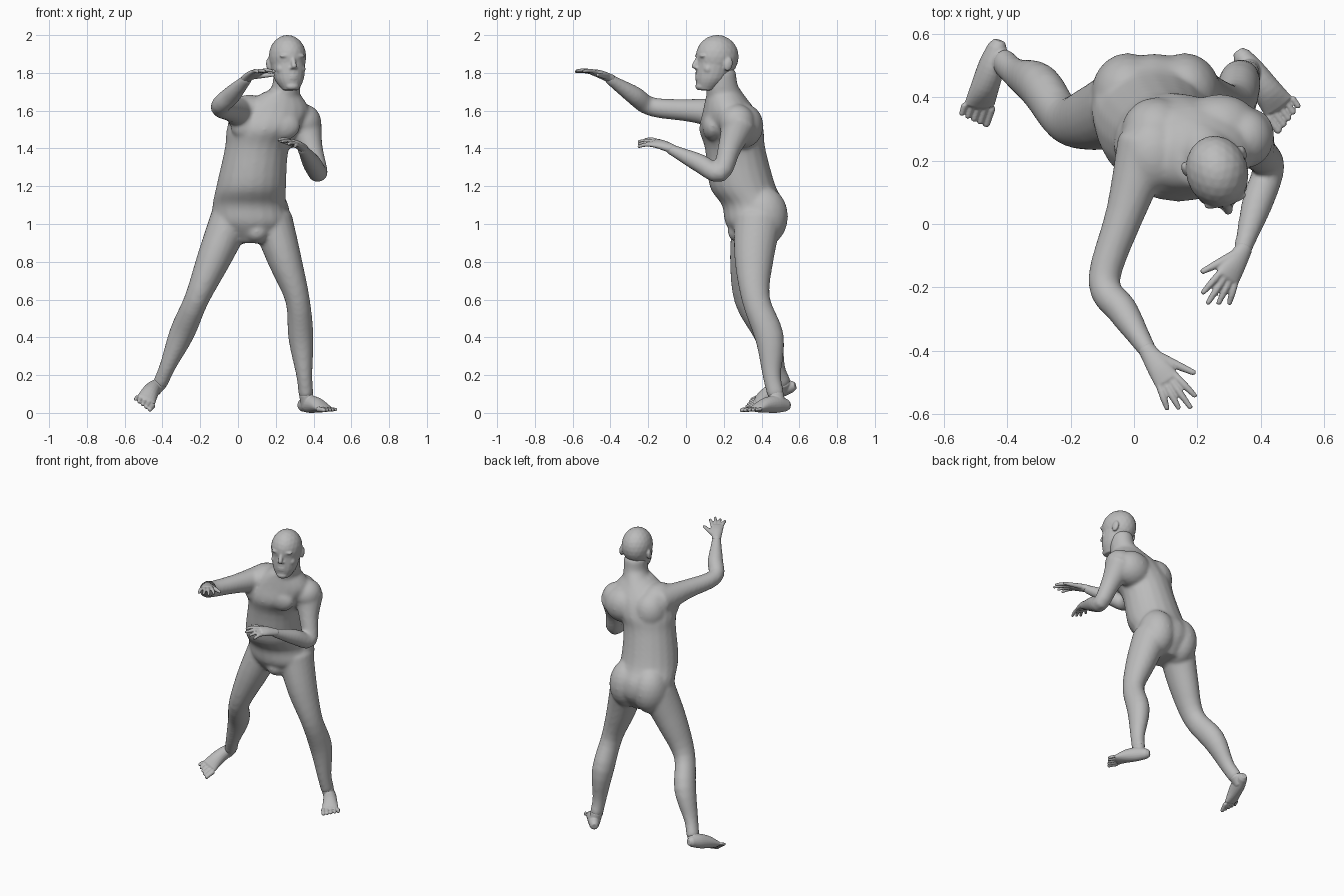
import bpy
import bmesh
import math
from mathutils import Matrix, Vector

default_cube = bpy.data.objects.get("Cube")
if default_cube:
    bpy.data.objects.remove(default_cube, do_unlink=True)

SIDES = 20
STEPS = 4

# One plain grey clay material
GREY = (0.5, 0.5, 0.5, 1)
clay = bpy.data.materials.new("grey clay")
clay.use_nodes = True
clay.diffuse_color = GREY
shader = clay.node_tree.nodes["Principled BSDF"]
shader.inputs["Base Color"].default_value = GREY
shader.inputs["Roughness"].default_value = 0.7


def section(centre, width, depth=None):
    """An elliptical cross-section: centre, half width and half depth."""
    return Vector((*centre, width, depth or width))


def smooth_path(sections):
    """Pass a smooth curve through the sections, radii included."""
    path = []
    last = len(sections) - 1
    for i in range(last):
        start, end = sections[i], sections[i + 1]
        leave = (end - sections[max(i - 1, 0)]) / 2
        arrive = (sections[min(i + 2, last)] - start) / 2
        for step in range(STEPS):
            t = step / STEPS
            ease = t * t * (3 - 2 * t)
            path.append(start.lerp(end, ease) + leave * t * (1 - t) ** 2
                        - arrive * t * t * (1 - t))
    path.append(sections[last])
    return path


def tube(bm, sections, side=(1, 0, 0), level=False):
    """Loft a closed tube; level keeps every cross-section horizontal."""
    path = smooth_path(sections)
    last = len(path) - 1
    rings = []
    for i, spot in enumerate(path):
        along = path[min(i + 1, last)].xyz - path[max(i - 1, 0)].xyz
        along = Vector((0, 0, 1)) if level else along.normalized()
        across = Vector(side)
        across = (across - along * across.dot(along)).normalized()
        deep = along.cross(across)
        width, depth = spot[3], spot[4]
        # Each end gets an extra, smaller ring so that it is rounded
        layers = [(1, 0)]
        if not level and i == 0:
            layers.insert(0, (0.6, -0.6))
        elif not level and i == last:
            layers.append((0.6, 0.6))
        for scale, shift in layers:
            middle = spot.xyz + along * shift * depth
            angles = [math.tau * k / SIDES for k in range(SIDES)]
            rings.append([bm.verts.new(middle + across * math.cos(a) * width * scale
                                       + deep * math.sin(a) * depth * scale)
                          for a in angles])
    for low, high in zip(rings, rings[1:]):
        for k in range(SIDES):
            after = (k + 1) % SIDES
            bm.faces.new((low[k], low[after], high[after], high[k]))
    bm.faces.new(rings[0][::-1])
    bm.faces.new(rings[-1])


def blob(bm, centre, radii, tilt=0):
    """Add an ellipsoid, tilted about x."""
    turn = Matrix.Rotation(tilt, 4, "X")
    place = Matrix.Translation(centre) @ turn @ Matrix.Diagonal((*radii, 1))
    bmesh.ops.create_icosphere(bm, subdivisions=3, radius=1, matrix=place)


def finish(bm, name, voxel, rounds):
    """Fuse the overlapping volumes into one smooth skin."""
    mesh = bpy.data.meshes.new(name)
    bm.to_mesh(mesh)
    bm.free()
    mesh.materials.append(clay)
    obj = bpy.data.objects.new(name, mesh)
    bpy.context.scene.collection.objects.link(obj)
    fuse = obj.modifiers.new("fuse", "REMESH")
    fuse.mode = "VOXEL"
    fuse.voxel_size = voxel
    fuse.use_smooth_shade = True
    relax = obj.modifiers.new("relax", "SMOOTH")
    relax.factor = 0.5
    relax.iterations = rounds
    return obj


def limb(bm, joints, radii, flatten, bow):
    """Root, mid-limb, joint, muscle, taper and end; bow bends it along y."""
    root, joint, end = (Vector(j) for j in joints)
    bend = Vector((0, bow, 0))
    centres = [root, root.lerp(joint, 0.5) - bend / 2, joint,
               joint.lerp(end, 0.4) + bend, joint.lerp(end, 0.8), end]
    tube(bm, [section(c, r, r * flatten) for c, r in zip(centres, radii)])


def hand(name, wrist, reach, thumb):
    """Palm, four fanned fingers and a thumb; reach runs to the fingertips."""
    wrist, reach, thumb = Vector(wrist), Vector(reach), Vector(thumb).normalized()
    lift = Vector((0, 0, 0.02))
    knuckles = wrist + reach / 2 + lift
    bm = bmesh.new()
    tube(bm, [section(wrist - reach * 0.1, 0.027, 0.024),
              section(wrist.lerp(knuckles, 0.5) + lift / 4, 0.037, 0.021),
              section(knuckles, 0.042, 0.015)], thumb)
    for i in range(4):
        spread = thumb * (0.03 - 0.02 * i)
        length = 1.05 - 0.1 * abs(i - 1)
        tip = wrist + reach * length + spread * 1.6 + lift / 2
        root = knuckles + spread
        tube(bm, [section(root, 0.011), section(root.lerp(tip, 0.5) + lift / 4, 0.011),
                  section(tip, 0.008)], thumb)
    base = wrist + reach * 0.1 + thumb * 0.015 + lift / 2
    tip = wrist + reach * 0.65 + thumb * 0.085
    tube(bm, [section(base, 0.018), section(base.lerp(tip, 0.5), 0.014),
              section(tip, 0.009)], (0, 0, 1))
    finish(bm, name, 0.0045, 2)


def foot(name, ankle, heel, stride, outward):
    """Ankle, arched sole from heel to ball, and five shrinking toes."""
    ankle, heel, stride = Vector(ankle), Vector(heel), Vector(stride)
    outward = Vector(outward).normalized()
    ball = heel + stride
    bm = bmesh.new()
    sole = []
    for t, width, depth in ((0, 0.03, 0.033), (0.3, 0.04, 0.046),
                            (0.65, 0.046, 0.04), (0.95, 0.052, 0.021)):
        arch = Vector((0, 0, 0.015 * math.sin(math.pi * t)))
        sole.append(section(heel + stride * t + arch, width, depth))
    tube(bm, sole, outward)
    tube(bm, [section(ankle, 0.037, 0.042), section(heel + stride * 0.25, 0.036, 0.04)])
    for i in range(5):
        root = ball + outward * (0.024 * i - 0.045)
        tip = root + stride * (0.27 - 0.03 * i)
        size = 0.014 - 0.001 * i
        tube(bm, [section(root, size), section(tip, size * 0.85)], outward)
    finish(bm, name, 0.004, 2)


# Torso, from groin to neck base
bm = bmesh.new()
tube(bm, [section((0.07, 0.37, 0.9), 0.1, 0.09), section((0.07, 0.37, 1), 0.2, 0.16),
          section((0.06, 0.36, 1.1), 0.195, 0.17), section((0.07, 0.3, 1.2), 0.185, 0.175),
          section((0.1, 0.26, 1.4), 0.17, 0.16), section((0.14, 0.24, 1.5), 0.2, 0.17),
          section((0.18, 0.23, 1.6), 0.2, 0.14), section((0.23, 0.2, 1.7), 0.09, 0.09)],
     level=True)
# Buttocks, chest muscles and groin
for x in (-0.02, 0.16):
    blob(bm, (x, 0.41, 1.04), (0.115, 0.13, 0.16))
for x in (0.06, 0.23):
    blob(bm, (x, 0.14, 1.52), (0.1, 0.055, 0.08))
blob(bm, (0.1, 0.3, 0.96), (0.07, 0.08, 0.065))
# Shoulder blades and shoulder caps
blob(bm, (0.07, 0.29, 1.52), (0.11, 0.11, 0.13))
blob(bm, (0.27, 0.3, 1.52), (0.13, 0.11, 0.12))
blob(bm, (0.06, 0.22, 1.6), (0.1, 0.12, 0.085))
blob(bm, (0.35, 0.27, 1.54), (0.09, 0.095, 0.095))
# Neck
tube(bm, [section((0.19, 0.25, 1.58), 0.11), section((0.25, 0.195, 1.7), 0.078, 0.088),
          section((0.26, 0.185, 1.8), 0.073, 0.08)])

# Legs and arms share their proportions
LEG = (0.11, 0.09, 0.065, 0.067, 0.043, 0.04)
ARM = (0.095, 0.062, 0.051, 0.05, 0.035, 0.028)
right_ankle, left_ankle = (-0.41, 0.51, 0.16), (0.36, 0.475, 0.1)
right_wrist, left_wrist = (0.05, -0.41, 1.77), (0.34, -0.09, 1.4)
limb(bm, [(-0.04, 0.37, 1.02), (-0.22, 0.33, 0.6), right_ankle], LEG, 1.15, 0.03)
limb(bm, [(0.18, 0.38, 1.02), (0.315, 0.37, 0.6), left_ankle], LEG, 1.15, 0.03)
limb(bm, [(0.04, 0.25, 1.58), (-0.095, -0.18, 1.62), right_wrist], ARM, 1, 0)
limb(bm, [(0.35, 0.28, 1.53), (0.425, 0.18, 1.27), left_wrist], ARM, 1, 0)
finish(bm, "body", 0.01, 10)

# Hands and feet
hand("right_hand", right_wrist, (0.11, -0.17, 0.03), (0.8, 0.6, 0))
hand("left_hand", left_wrist, (-0.09, -0.16, 0.02), (-0.75, 0.5, 0.35))
foot("right_foot", right_ankle, (-0.43, 0.56, 0.14), (-0.06, -0.19, -0.08), (-0.85, 0.1, 0.45))
foot("left_foot", left_ankle, (0.34, 0.53, 0.04), (0.12, -0.165, -0.02), (0.8, 0.6, 0))

# Head, made facing -y around its own axis, then turned a little
bm = bmesh.new()
blob(bm, (0, 0, 1.885), (0.098, 0.115, 0.116))
tube(bm, [section((0, -0.06, 1.708), 0.04, 0.045), section((0, -0.03, 1.77), 0.078, 0.087),
          section((0, 0, 1.87), 0.094, 0.11)], level=True)
# Nose, chin and lips
tube(bm, [section((0, -0.104, 1.88), 0.011), section((0, -0.128, 1.833), 0.015)])
blob(bm, (0, -0.096, 1.728), (0.035, 0.022, 0.02))
for z in (1.771, 1.783):
    blob(bm, (0, -0.108, z), (0.026, 0.012, 0.007))
# Brows, eyes, cheeks, nostrils and ears
for s in (-1, 1):
    blob(bm, (s * 0.036, -0.094, 1.89), (0.034, 0.016, 0.011))
    blob(bm, (s * 0.036, -0.089, 1.868), (0.016, 0.012, 0.009))
    blob(bm, (s * 0.045, -0.065, 1.82), (0.035, 0.028, 0.03))
    blob(bm, (s * 0.013, -0.112, 1.826), (0.01, 0.012, 0.008))
    blob(bm, (s * 0.093, 0.035, 1.845), (0.013, 0.023, 0.036), -0.25)
head = finish(bm, "head", 0.0055, 4)
head.location = (0.262, 0.165, 0)
head.rotation_euler.z = 0.28
